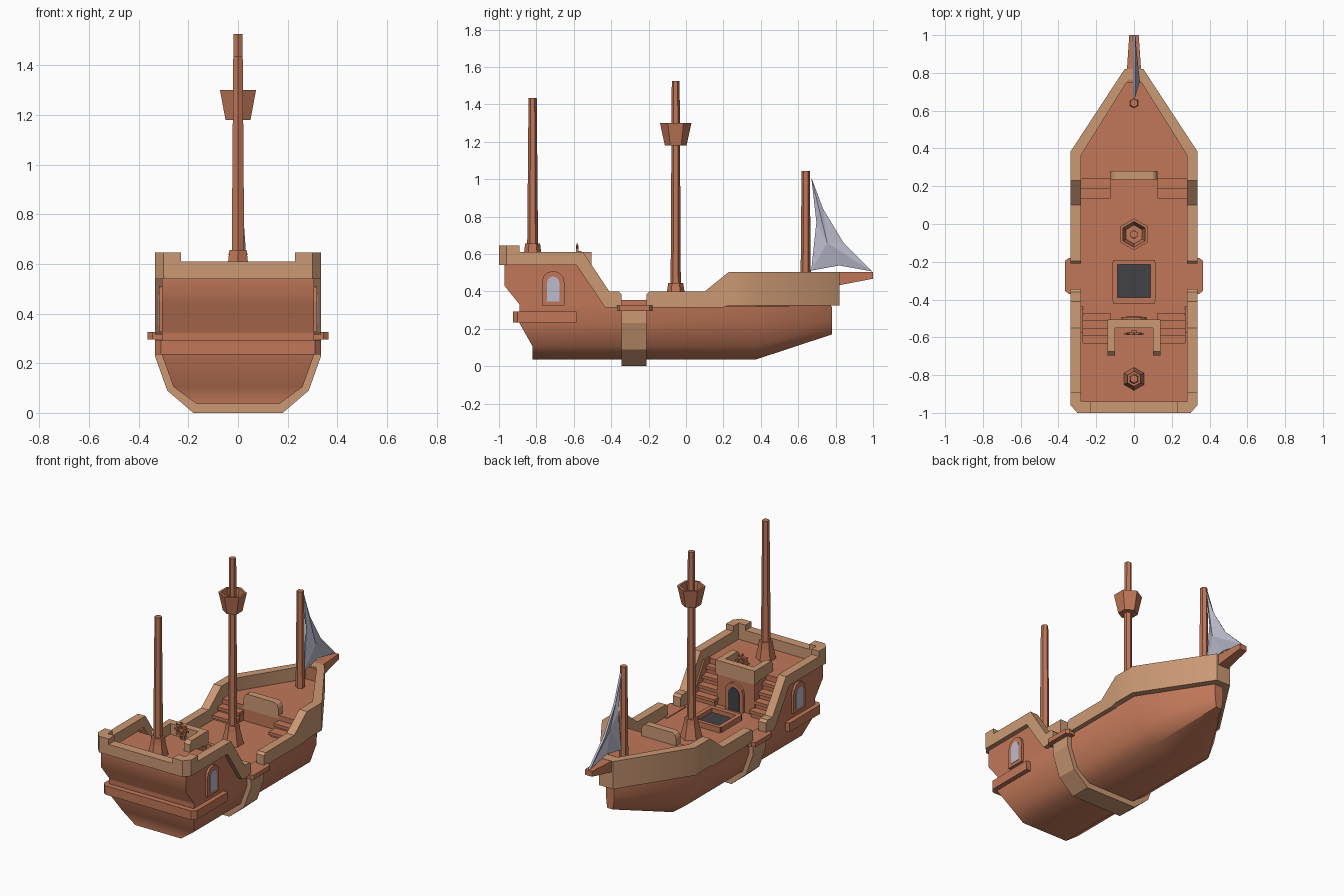
import bpy, bmesh, math

if "Cube" in bpy.data.objects:
    bpy.data.objects.remove(bpy.data.objects["Cube"])

def material(name, rgb):
    m = bpy.data.materials.new(name)
    m.diffuse_color = (*rgb, 1)
    m.use_nodes = True
    m.node_tree.nodes["Principled BSDF"].inputs["Base Color"].default_value = m.diffuse_color
    return m

BROWN = material("red_brown_wood", (0.53, 0.185, 0.098))
TAN = material("tan_wood", (0.60, 0.32, 0.175))
PALE = material("pale_lavender", (0.50, 0.50, 0.62))
DARK = material("dark_opening", (0.055, 0.053, 0.06))

def loft(bm, rings):
    """Closed solid through rings with an even number of points."""
    vs = [[bm.verts.new(p) for p in r] for r in rings]
    n = len(vs[0])
    for a, b in zip(vs, vs[1:]):
        for i in range(n):
            bm.faces.new((a[i], a[(i + 1) % n], b[(i + 1) % n], b[i]))
    for r in (vs[0], vs[-1]):
        for i in range(n // 2 - 1):
            bm.faces.new((r[i], r[i + 1], r[n - 2 - i], r[n - 1 - i]))

def prism(bm, axis, pts, a, b):
    """Extrude a flat outline along one axis from a to b."""
    place = {"x": lambda p, t: (t, p[0], p[1]),
             "y": lambda p, t: (p[0], t, p[1]),
             "z": lambda p, t: (p[0], p[1], t)}[axis]
    lo = [bm.verts.new(place(p, a)) for p in pts]
    hi = [bm.verts.new(place(p, b)) for p in pts]
    bm.faces.new(lo)
    bm.faces.new(hi)
    for i in range(len(pts)):
        j = (i + 1) % len(pts)
        bm.faces.new((lo[i], lo[j], hi[j], hi[i]))

def part(name, mat, build, mirror=False, smooth=0):
    bm = bmesh.new()
    build(bm)
    if mirror:
        dup = bmesh.ops.duplicate(bm, geom=bm.verts[:] + bm.edges[:] + bm.faces[:])["geom"]
        for v in dup:
            if isinstance(v, bmesh.types.BMVert):
                v.co.x = -v.co.x
    bmesh.ops.recalc_face_normals(bm, faces=bm.faces[:])
    me = bpy.data.meshes.new(name)
    bm.to_mesh(me)
    bm.free()
    me.materials.append(mat)
    if smooth:
        me.shade_smooth()
        me.set_sharp_from_angle(angle=math.radians(smooth))
    ob = bpy.data.objects.new(name, me)
    bpy.context.collection.objects.link(ob)
    return ob

def extrusion(name, mat, axis, pts, a, b, mirror=False, smooth=0):
    return part(name, mat, lambda bm: prism(bm, axis, pts, a, b), mirror, smooth)

def sym(half):
    """Mirror half an outline across x = 0."""
    return half + [(-p[0], *p[1:]) for p in reversed(half)]

def rect(x0, y0, x1, y1):
    return [(x0, y0), (x1, y0), (x1, y1), (x0, y1)]

def arch(c, z0, w, h):
    r = w / 2
    return [(c - r, z0), (c + r, z0)] + [
        (c + r * math.cos(math.pi * i / 6), z0 + h - r + r * math.sin(math.pi * i / 6)) for i in range(7)]

def hexring(y, r, z):
    return [(r * math.sin(math.pi * i / 3), y + r * math.cos(math.pi * i / 3), z) for i in range(6)]

def hexes(name, y, levels, mat=BROWN):
    return part(name, mat, lambda bm: loft(bm, [hexring(y, r, z) for r, z in levels]))

# Hull, lofted from raked stern to narrow stem
mid = [(0.165, 0.035), (0.26, 0.105), (0.305, 0.23), (0.305, 0.32)]
stern_y = [-0.82, -0.82, -0.89, -0.89]
bow = [(0.02, 0.17), (0.025, 0.20), (0.03, 0.25), (0.03, 0.32)]
part("hull", BROWN, lambda bm: loft(bm, [
    sym([(x, y, z) for (x, z), y in zip(mid, stern_y)]),
    sym([(x, 0.37, z) for x, z in mid]),
    sym([(x, 0.78, z) for x, z in bow])]), smooth=40)

# Stern castle with the block that carries the door, and side walls
castle = [(-0.89, 0.31), (-0.89, 0.33), (-0.97, 0.43), (-0.97, 0.54), (-0.63, 0.54), (-0.63, 0.31)]
extrusion("stern_castle", BROWN, "x", castle, -0.305, 0.305, smooth=45)
extrusion("door_block", BROWN, "z", rect(-0.135, -0.64, 0.135, -0.51), 0.31, 0.54)
extrusion("stern_side_wall", BROWN, "x", [(-0.63, 0.31), (-0.63, 0.545), (-0.575, 0.545), (-0.43, 0.31)],
          0.27, 0.305, True)
extrusion("stern_belt", BROWN, "z", sym([(0.335, -0.585), (0.335, -0.90), (0.31, -0.925)]), 0.235, 0.293)

# Bow deck
extrusion("bow_deck", BROWN, "z", sym([(0.29, 0.24), (0.29, 0.375), (0.03, 0.775)]), 0.31, 0.42)

# Midship rib and boarding ledges
rib = sym([(0.18, 0.0), (0.285, 0.09), (0.335, 0.23), (0.335, 0.31)])
extrusion("midship_rib", TAN, "y", rib, -0.345, -0.21)
extrusion("boarding_ledge", BROWN, "z",
          [(0.26, -0.37), (0.345, -0.37), (0.365, -0.355), (0.365, -0.195), (0.345, -0.18), (0.26, -0.18)],
          0.295, 0.325, True)

# Tan rails
def stern_rail(bm):
    prism(bm, "x", [(-0.345, 0.315), (-0.345, 0.385), (-0.36, 0.40), (-0.41, 0.40), (-0.55, 0.61),
                    (-0.89, 0.61), (-0.89, 0.54), (-0.585, 0.54), (-0.44, 0.325), (-0.43, 0.315)], 0.28, 0.335)
    prism(bm, "z", [(0.335, -0.89), (0.335, -0.96), (0.30, -1), (0.23, -1), (0.23, -0.94),
                    (0.28, -0.94), (0.28, -0.89)], 0.54, 0.645)
part("stern_side_rail", TAN, stern_rail, True)
extrusion("stern_back_rail", TAN, "z", rect(-0.23, -1, 0.23, -0.94), 0.54, 0.61)

extrusion("waist_rail", TAN, "x", [(-0.21, 0.315), (-0.21, 0.385), (-0.195, 0.40), (0.10, 0.40),
                                   (0.23, 0.505), (0.23, 0.325), (0.2, 0.315)], 0.28, 0.335, True)
extrusion("bow_rail", TAN, "z",
          sym([(0.28, 0.23), (0.335, 0.23), (0.335, 0.385), (0.05, 0.82)])[:4]
          + [(-0.05, 0.82), (-0.335, 0.385), (-0.335, 0.23), (-0.28, 0.23),
             (-0.28, 0.365), (-0.03, 0.765), (0.03, 0.765), (0.28, 0.365)], 0.325, 0.505, smooth=40)

# Inner deck rails
extrusion("bow_deck_rail", TAN, "y",
          sym([(0.125, 0.40), (0.125, 0.47), (0.115, 0.49), (0.10, 0.50)]), 0.235, 0.28)
def helm_rail(bm):
    prism(bm, "z", rect(-0.14, -0.55, 0.14, -0.505), 0.52, 0.61)
    for x in (-0.14, 0.10):
        prism(bm, "x", [(-0.55, 0.53), (-0.55, 0.61), (-0.675, 0.61), (-0.695, 0.59), (-0.695, 0.53)], x, x + 0.04)
part("helm_rail", TAN, helm_rail)

# Stairs: solid risers with overhanging treads
def stairs(y0, dy, z0, dz, n):
    def build(bm):
        for i in range(n):
            y, z = y0 + i * dy, z0 + (i + 1) * dz
            end = y0 + n * dy + math.copysign(0.01, dy)
            prism(bm, "z", rect(0.13, y + dy * 0.25, 0.285, end), 0.31, z - 0.02)
            prism(bm, "z", rect(0.125, y, 0.285, y + dy * 1.25), z - 0.02, z)
    return build
part("stern_stairs", BROWN, stairs(-0.47, -0.04, 0.32, 0.046, 4), True)
part("bow_stairs", BROWN, stairs(0.135, 0.053, 0.32, 0.034, 2), True)

# Cabin door and side windows
extrusion("door_frame", BROWN, "y", arch(0, 0.31, 0.13, 0.19), -0.52, -0.492)
extrusion("door_panel", DARK, "y", arch(0, 0.321, 0.08, 0.15), -0.494, -0.489)
extrusion("window_frame", BROWN, "x", arch(-0.71, 0.325, 0.12, 0.185), 0.29, 0.319, True)
extrusion("window_pane", PALE, "x", arch(-0.71, 0.345, 0.066, 0.135), 0.316, 0.322, True)

# Hatch
def hatch(bm):
    prism(bm, "z", rect(-0.11, -0.42, 0.11, -0.39), 0.31, 0.355)
    prism(bm, "z", rect(-0.11, -0.215, 0.11, -0.19), 0.31, 0.355)
    for s in (-1, 1):
        prism(bm, "z", [(s * 0.087, -0.42), (s * 0.10, -0.42), (s * 0.115, -0.405), (s * 0.115, -0.205),
                        (s * 0.10, -0.19), (s * 0.087, -0.19)], 0.31, 0.355)
part("hatch_frame", BROWN, hatch)
extrusion("hatch_opening", DARK, "z", rect(-0.088, -0.392, 0.088, -0.213), 0.319, 0.326)

# Masts with flared feet, and the lookout basket
hexes("main_mast", -0.055, [(0.028, 0.32), (0.021, 1.525)])
hexes("main_mast_foot", -0.055, [(0.068, 0.315), (0.045, 0.41), (0.04, 0.445)])
hexes("stern_mast", -0.82, [(0.03, 0.54), (0.022, 1.435)])
hexes("stern_mast_foot", -0.82, [(0.062, 0.535), (0.045, 0.615), (0.04, 0.655)])
hexes("bow_mast", 0.64, [(0.028, 0.41), (0.022, 1.045)])
hexes("lookout_basket", -0.055, [(0.058, 1.18), (0.084, 1.30), (0.068, 1.30), (0.05, 1.20)])

# Bowsprit
part("bowsprit", BROWN, lambda bm: loft(bm, [
    [(-0.042, 0.75, 0.42), (0.042, 0.75, 0.42), (0.042, 0.75, 0.503), (-0.042, 0.75, 0.503)],
    [(-0.025, 1.0, 0.468), (0.025, 1.0, 0.468), (0.025, 1.0, 0.503), (-0.025, 1.0, 0.503)]]))

# Triangular sail, fanned from a slightly bulged centre
def sail(bm):
    rim = [(0.67, 1.01), (0.73, 0.84), (0.84, 0.66), (0.995, 0.507), (0.82, 0.54), (0.67, 0.512), (0.70, 0.77)]
    vs = [bm.verts.new((0, y, z)) for y, z in rim]
    c = bm.verts.new((0.025, 0.755, 0.66))
    for i in range(len(vs)):
        bm.faces.new((vs[i], vs[(i + 1) % len(vs)], c))
sail_ob = part("bow_sail", PALE, sail)
mod = sail_ob.modifiers.new("thickness", "SOLIDIFY")
mod.thickness = 0.012
mod.offset = 0

# Steering wheel: octagonal rim, spokes and post
def wheel(bm):
    def ring(r, y):
        return [(r * math.sin(math.pi * i / 4), y, 0.605 + r * math.cos(math.pi * i / 4)) for i in range(8)]
    outer, inner = ring(0.04, 0), ring(0.029, 0)
    for i in range(8):
        j = (i + 1) % 8
        prism(bm, "y", [(p[0], p[2]) for p in (outer[i], outer[j], inner[j], inner[i])], -0.588, -0.574)
    for k in range(4):
        a = math.pi * k / 4
        dx, dz = math.cos(a), math.sin(a)
        prism(bm, "y", [(s * 0.052 * dx - t * 0.004 * dz, 0.605 + s * 0.052 * dz + t * 0.004 * dx)
                        for s, t in ((-1, -1), (1, -1), (1, 1), (-1, 1))], -0.585, -0.577)
    prism(bm, "z", rect(-0.014, -0.575, 0.014, -0.56), 0.53, 0.615)
part("steering_wheel", BROWN, wheel)
